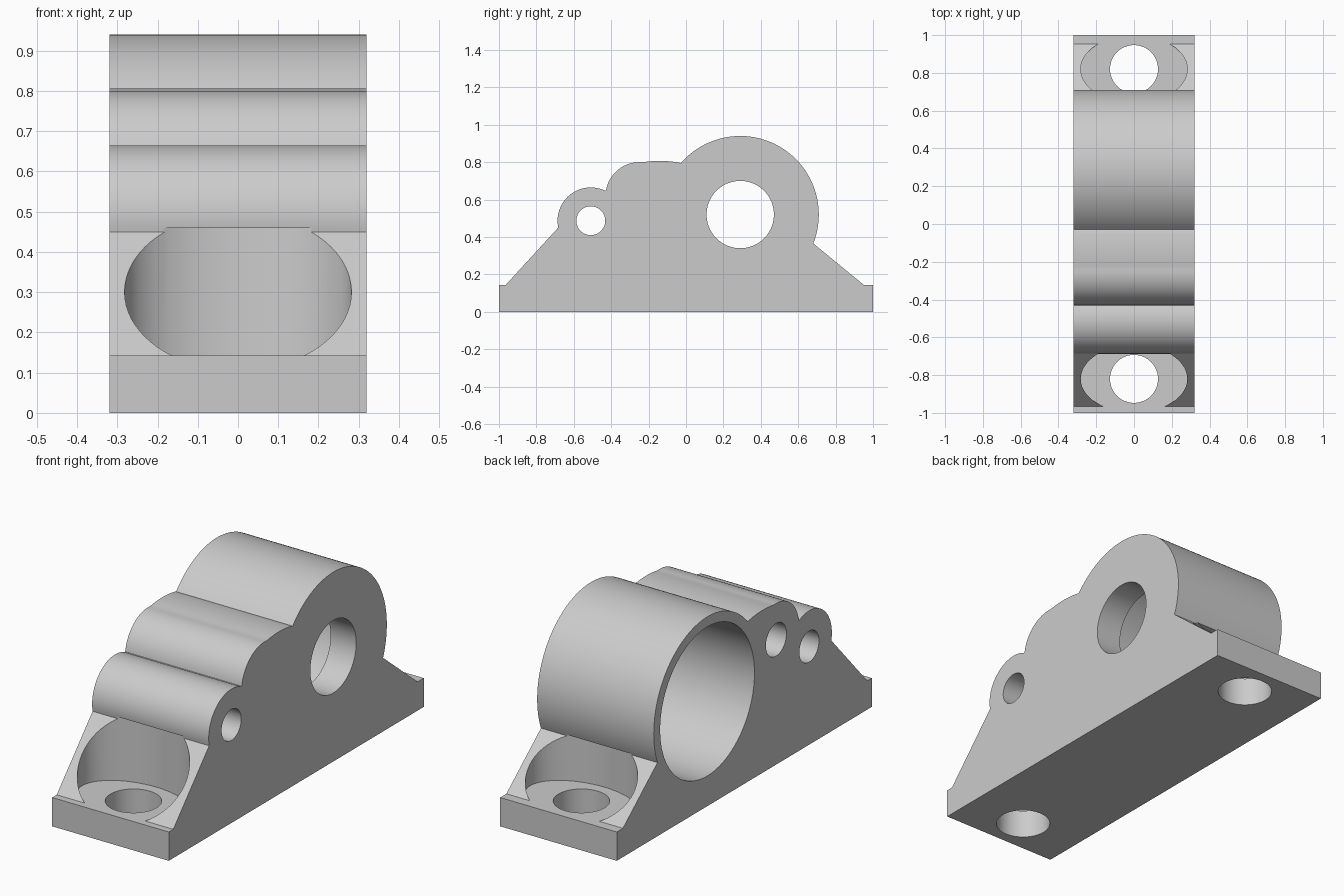
import bpy
import bmesh
from math import sin, cos, radians

cube = bpy.data.objects.get("Cube")
if cube:
    bpy.data.objects.remove(cube, do_unlink=True)

grey = bpy.data.materials.new("plain grey")
grey.use_nodes = True
grey.diffuse_color = (0.6, 0.6, 0.6, 1)
grey.node_tree.nodes["Principled BSDF"].inputs["Base Color"].default_value = (0.6, 0.6, 0.6, 1)

HALF = 0.32     # half the width of the block
LEDGE = 0.143   # height of the mounting feet
WALL = 0.14     # end wall left by the blind holes


def arc(cu, cv, ru, start, end, count, rv=None):
    """Points along a circular or elliptical arc, angles in degrees."""
    rv = rv or ru
    angles = [radians(start + (end - start) * i / count) for i in range(count + 1)]
    return [(cu + ru * cos(a), cv + rv * sin(a)) for a in angles]


def ring(cu, cv, ru, rv=None):
    return arc(cu, cv, ru, 0, 360, 72, rv)[:-1]


def prism(name, outline, axis, low, high):
    """Extrude a closed outline along x (outline in y, z) or z (outline in x, y)."""
    def place(u, v, w):
        return (w, u, v) if axis == "x" else (u, v, w)
    bm = bmesh.new()
    ends = [bm.faces.new([bm.verts.new(place(u, v, w)) for u, v in outline])
            for w in (low, high)]
    bottom, top = (list(f.verts) for f in ends)
    for i in range(len(outline)):
        j = (i + 1) % len(outline)
        bm.faces.new((bottom[i], bottom[j], top[j], top[i]))
    bmesh.ops.recalc_face_normals(bm, faces=bm.faces)
    mesh = bpy.data.meshes.new(name)
    bm.to_mesh(mesh)
    bm.free()
    mesh.materials.append(grey)
    obj = bpy.data.objects.new(name, mesh)
    bpy.context.collection.objects.link(obj)
    return obj


# Side outline: foot, slope, two small lobes, shallow crown, main boss, slope, foot
outline = [(-1, 0), (-1, LEDGE), (-0.965, LEDGE)]
outline += arc(-0.509, 0.487, 0.178, 192, 64, 24)
outline += arc(-0.25, 0.62, 0.18, 171, 87, 20)
outline += arc(-0.14, 0.257, 0.55, 99, 79, 10)
outline += arc(0.29, 0.52, 0.42, 139.3, -21.6, 60)
outline += [(0.952, LEDGE), (1, LEDGE), (1, 0)]
block = prism("bearing_block", outline, "x", -HALF, HALF)

# Bores across the block
cutters = [
    prism("shaft_hole", ring(0.29, 0.52, 0.18), "x", -0.1, 0.5),
    prism("main_bore", ring(0.29, 0.52, 0.37), "x", -0.5, HALF - WALL),
    prism("pin_hole", ring(-0.509, 0.487, 0.077), "x", -0.5, 0.5),
    prism("blind_hole", ring(-0.25, 0.62, 0.081), "x", -0.5, HALF - WALL),
]
# Bolt holes with oval recesses in both feet
for side, ceiling in ((-1, 0.46), (1, 0.372)):
    y = side * 0.82
    cutters.append(prism("bolt_recess", ring(0, y, 0.282, 0.179), "z", LEDGE, ceiling))
    cutters.append(prism("bolt_hole", ring(0, y, 0.127), "z", -0.1, 0.2))

bpy.ops.object.select_all(action="DESELECT")
bpy.context.view_layer.objects.active = block
block.select_set(True)
for cutter in cutters:
    cutter.hide_render = True
    cut = block.modifiers.new(cutter.name, "BOOLEAN")
    cut.operation = "DIFFERENCE"
    cut.solver = "EXACT"
    cut.object = cutter
    bpy.ops.object.modifier_apply(modifier=cut.name)
for cutter in cutters:
    bpy.data.objects.remove(cutter, do_unlink=True)

bpy.ops.object.shade_smooth_by_angle(angle=radians(20))
